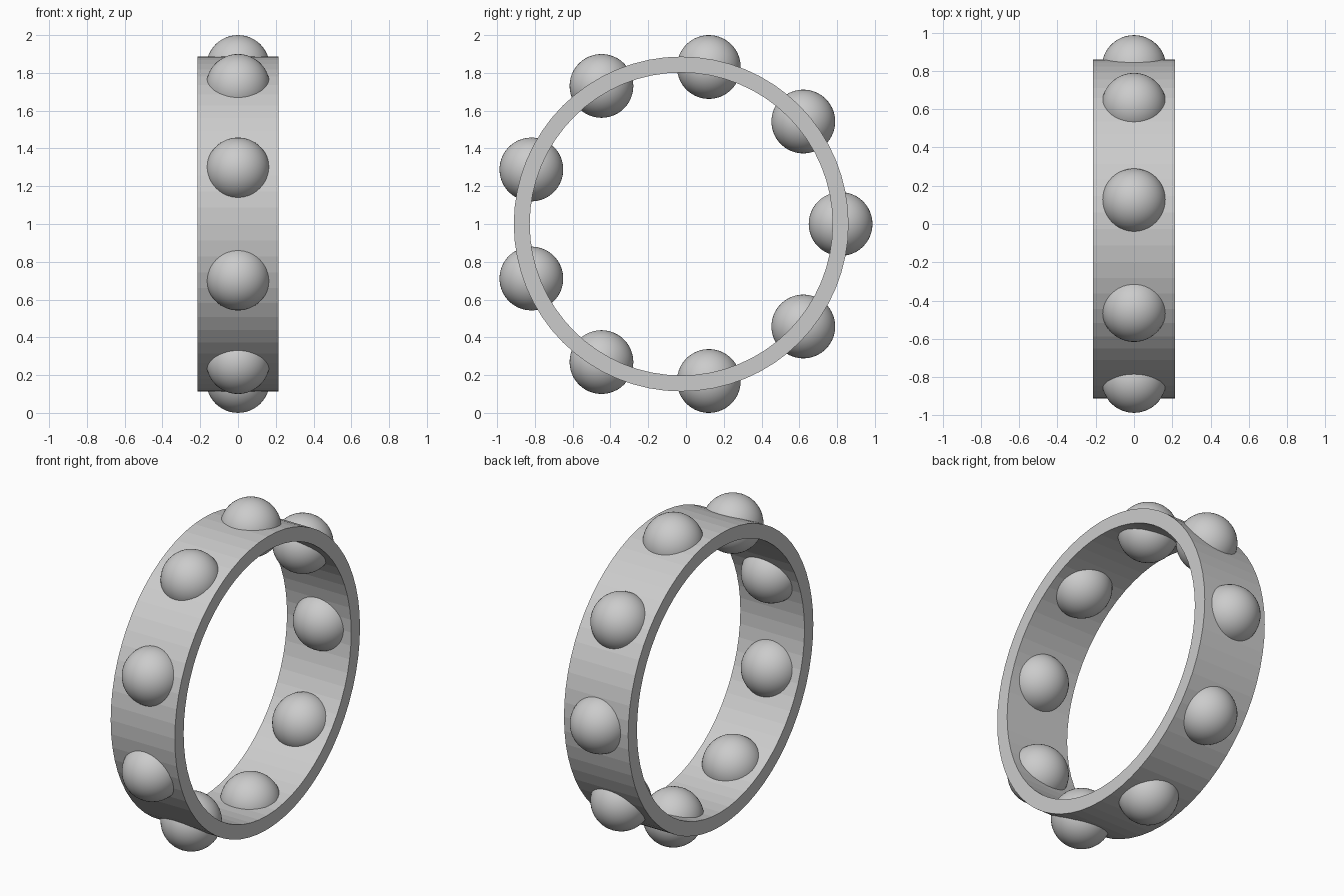
import bpy
from math import cos, sin, radians
from mathutils import Matrix, Vector
import bmesh

cube = bpy.data.objects.get("Cube")
if cube:
    bpy.data.objects.remove(cube, do_unlink=True)

RADIUS = 0.844              # middle of the band wall
BALL = RADIUS / 5
WALL = RADIUS / 10
HALF_WIDTH = 0.215
SIDES = 64
BALLS = 9
CENTRE = Vector((0, -0.0255, 1))

grey = bpy.data.materials.new("plain grey")
grey.use_nodes = True
colour = (0.6, 0.6, 0.6, 1)
grey.diffuse_color = colour
grey.node_tree.nodes["Principled BSDF"].inputs["Base Color"].default_value = colour


def add_object(name, bm, location):
    mesh = bpy.data.meshes.new(name)
    bm.to_mesh(mesh)
    bm.free()
    mesh.materials.append(grey)
    obj = bpy.data.objects.new(name, mesh)
    obj.location = location
    bpy.context.collection.objects.link(obj)
    return obj


# Flat-faced band: rectangular section spun about the x axis
bm = bmesh.new()
inner, outer = RADIUS - WALL / 2, RADIUS + WALL / 2
section = [(-HALF_WIDTH, inner), (HALF_WIDTH, inner), (HALF_WIDTH, outer), (-HALF_WIDTH, outer)]
verts = [bm.verts.new((x, r, 0)) for x, r in section]
edges = [bm.edges.new((verts[i], verts[(i + 1) % 4])) for i in range(4)]
bmesh.ops.spin(bm, geom=verts + edges, cent=(0, 0, 0), axis=(1, 0, 0),
               angle=radians(360), steps=SIDES, use_merge=True)
bmesh.ops.remove_doubles(bm, verts=bm.verts, dist=0.0001)
bmesh.ops.recalc_face_normals(bm, faces=bm.faces)
add_object("band", bm, CENTRE)

# Smooth balls set evenly through the band, starting at the back
for i in range(BALLS):
    angle = radians(360 * i / BALLS)
    bm = bmesh.new()
    bmesh.ops.create_uvsphere(bm, u_segments=48, v_segments=24, radius=BALL,
                              matrix=Matrix.Rotation(angle, 4, 'X'))
    for face in bm.faces:
        face.smooth = True
    add_object(f"ball_{i + 1}", bm, CENTRE + RADIUS * Vector((0, cos(angle), sin(angle))))
